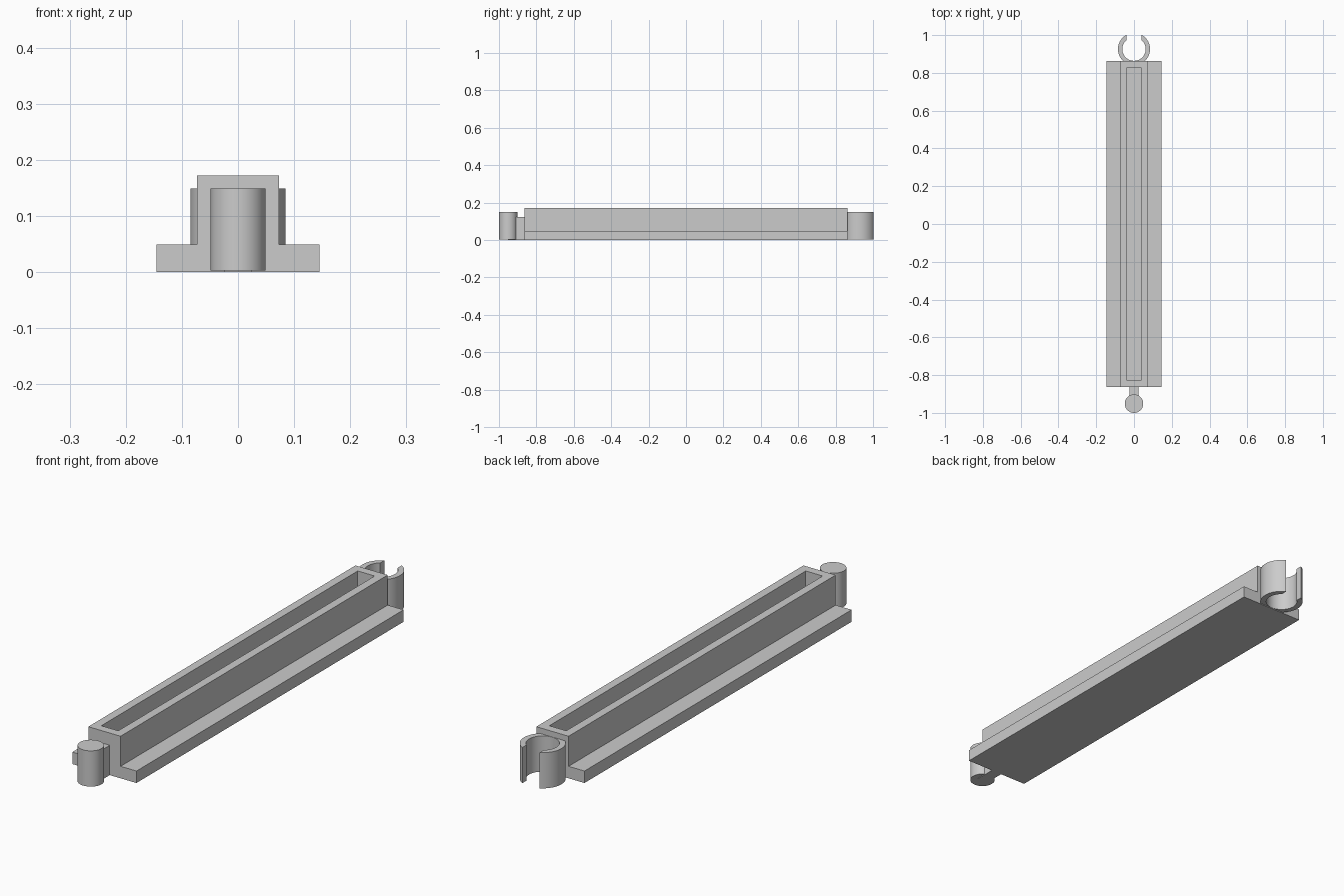
import bpy, bmesh, math

cube = bpy.data.objects.get("Cube")
if cube:
    bpy.data.objects.remove(cube, do_unlink=True)

grey = bpy.data.materials.new("plain grey")
grey.use_nodes = True
grey.diffuse_color = (0.6, 0.6, 0.6, 1)
grey.node_tree.nodes["Principled BSDF"].inputs["Base Color"].default_value = (0.6, 0.6, 0.6, 1)

HALF_LENGTH = 0.863
FLANGE_X, FLANGE_TOP = 0.145, 0.049
RAIL_X, RAIL_TOP = 0.073, 0.172
WALL = 0.049
LIFT, PEG_TOP = 0.003, 0.149


def prism(name, outline, move, smooth=False, slot=False):
    """Extrude a closed outline of 3D points along a vector."""
    bm = bmesh.new()
    face = bm.faces.new([bm.verts.new(p) for p in outline])
    result = bmesh.ops.extrude_face_region(bm, geom=[face], use_keep_orig=True)
    verts = [v for v in result["geom"] if isinstance(v, bmesh.types.BMVert)]
    bmesh.ops.translate(bm, verts=verts, vec=move)
    bmesh.ops.recalc_face_normals(bm, faces=bm.faces[:])
    if slot:
        # Sink a slot into the highest face
        top = max(bm.faces, key=lambda f: f.calc_center_median().z)
        bmesh.ops.inset_individual(bm, faces=[top], thickness=WALL)
        floor = bmesh.ops.extrude_discrete_faces(bm, faces=[top])["faces"][0]
        bmesh.ops.translate(bm, verts=floor.verts[:], vec=(0, 0, FLANGE_TOP - RAIL_TOP))
    mesh = bpy.data.meshes.new(name)
    bm.to_mesh(mesh)
    bm.free()
    mesh.materials.append(grey)
    obj = bpy.data.objects.new(name, mesh)
    bpy.context.collection.objects.link(obj)
    if smooth:
        bpy.ops.object.select_all(action="DESELECT")
        obj.select_set(True)
        bpy.context.view_layer.objects.active = obj
        bpy.ops.object.shade_smooth_by_angle(angle=math.radians(30))
    return obj


def arc(radius, cy, start, end, steps, z=LIFT):
    angles = [start + (end - start) * i / steps for i in range(steps + 1)]
    return [(radius * math.cos(a), cy + radius * math.sin(a), z) for a in angles]


# Slotted rail with a flange on both sides
half = [(FLANGE_X, 0), (FLANGE_X, FLANGE_TOP), (RAIL_X, FLANGE_TOP), (RAIL_X, RAIL_TOP)]
profile = half + [(-x, z) for x, z in reversed(half)]
prism("slotted_rail", [(x, -HALF_LENGTH, z) for x, z in profile],
      (0, 2 * HALF_LENGTH, 0), slot=True)

# Round peg and its neck at the front
PEG_Y, PEG_R = -0.951, 0.049
prism("peg", arc(PEG_R, PEG_Y, 0, math.tau, 64)[:-1], (0, 0, PEG_TOP - LIFT), smooth=True)
neck = [(-0.024, PEG_Y), (0.024, PEG_Y), (0.024, -HALF_LENGTH), (-0.024, -HALF_LENGTH)]
prism("peg_neck", [(x, y, 0) for x, y in neck], (0, 0, 0.122))

# Open clip at the back, its mouth cut straight
CLIP_Y, OUTER_R, INNER_R, MOUTH = 0.926, 0.085, 0.062, 0.039
a_out, a_in = math.acos(MOUTH / OUTER_R), math.acos(MOUTH / INNER_R)
outer = arc(OUTER_R, CLIP_Y, a_out, -math.pi - a_out, 56)
inner = arc(INNER_R, CLIP_Y, a_in, -math.pi - a_in, 56)
prism("clip", outer + inner[::-1], (0, 0, PEG_TOP - LIFT), smooth=True)
